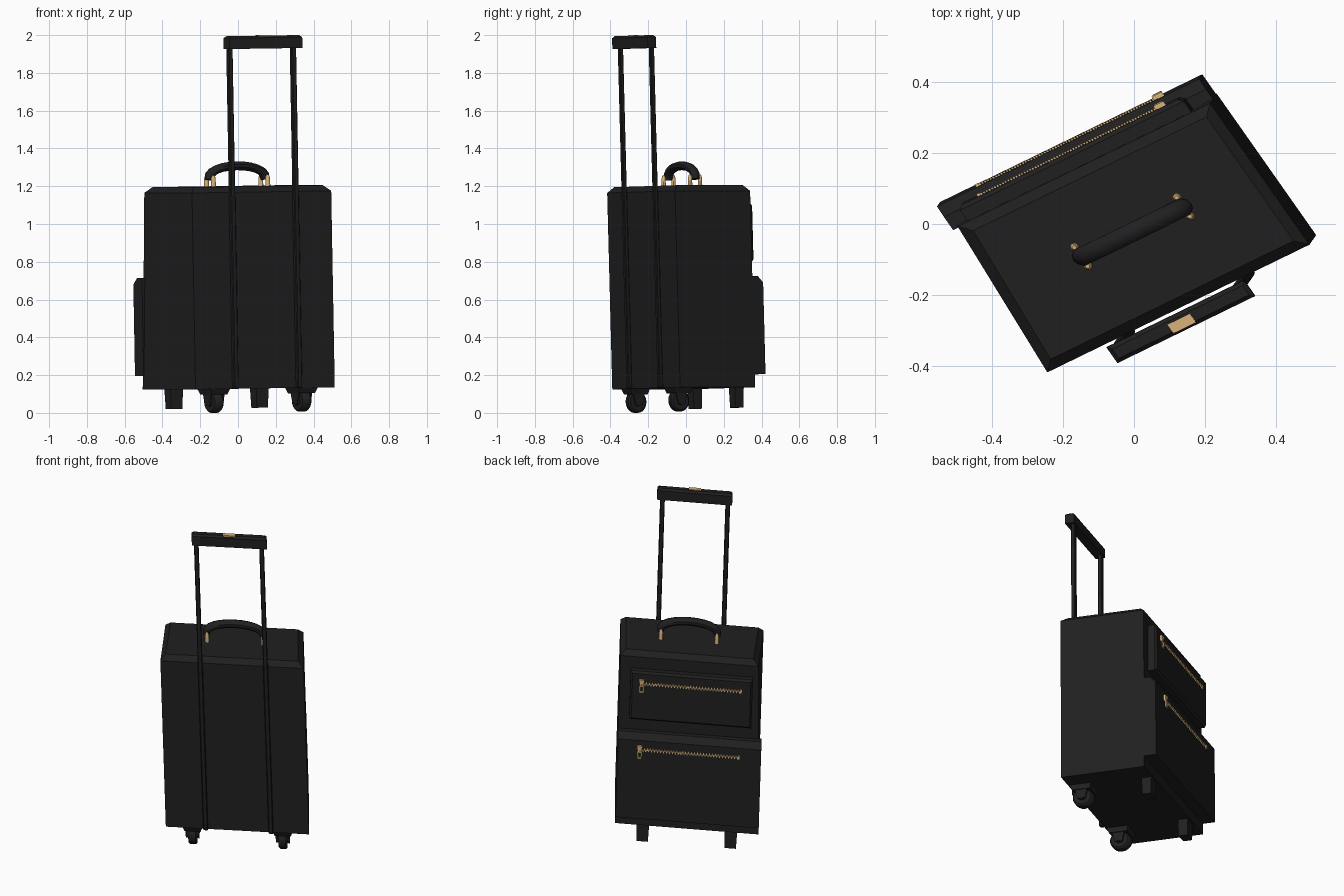
import bpy, bmesh, math
from mathutils import Matrix, Vector

if "Cube" in bpy.data.objects:
    bpy.data.objects.remove(bpy.data.objects["Cube"])

# The whole case is turned, skewed and leans slightly: local (a, b, c) -> world
FRAME = Matrix(((0.899, -0.575, -0.018, 0.008),
                (0.438, 0.818, -0.026, -0.011),
                (0.014, 0.0, 1.0, 0.0),
                (0, 0, 0, 1)))


def material(name, rgb):
    m = bpy.data.materials.new(name)
    m.diffuse_color = (*rgb, 1)
    m.use_nodes = True
    m.node_tree.nodes["Principled BSDF"].inputs["Base Color"].default_value = m.diffuse_color
    return m


BLACK = material("black", (0.014, 0.014, 0.014))
GOLD = material("gold", (0.7, 0.45, 0.2))


def box(bm, centre, size, low=1.0, high=1.0):
    """Box with its bottom and top faces scaled by low and high."""
    verts = bmesh.ops.create_cube(bm, size=1)["verts"]
    for v in verts:
        s = high if v.co.z > 0 else low
        v.co = Vector(centre) + Vector((v.co.x * size[0] * s, v.co.y * size[1] * s, v.co.z * size[2]))
    return verts


def bevel(bm, test, offset):
    edges = [e for e in bm.edges if all(test(v.co) for v in e.verts)]
    bmesh.ops.bevel(bm, geom=edges, offset=offset, segments=1, affect='EDGES')


def tube(bm, points, radii, sides, squash=1.0, wide=1.0):
    """Closed-end tube through points lying in an a-c plane."""
    rings = []
    for i, p in enumerate(points):
        t = (points[min(i + 1, len(points) - 1)] - points[max(i - 1, 0)]).normalized()
        n = Vector((0, 1, 0))
        m = t.cross(n)
        rings.append([bm.verts.new(p + radii[i] * (n * math.cos(k) * wide + m * math.sin(k) * squash))
                      for k in [2 * math.pi * (j + 0.5) / sides for j in range(sides)]])
    for r, q in zip(rings, rings[1:]):
        for j in range(sides):
            bm.faces.new((r[j], r[(j + 1) % sides], q[(j + 1) % sides], q[j]))
    bm.faces.new(rings[0][::-1])
    bm.faces.new(rings[-1])


def part(name, bm, mat, smooth=False):
    bmesh.ops.recalc_face_normals(bm, faces=bm.faces)
    me = bpy.data.meshes.new(name)
    bm.to_mesh(me)
    bm.free()
    me.transform(FRAME)
    me.materials.append(mat)
    ob = bpy.data.objects.new(name, me)
    bpy.context.collection.objects.link(ob)
    if smooth:
        bpy.ops.object.select_all(action='DESELECT')
        ob.select_set(True)
        bpy.context.view_layer.objects.active = ob
        bpy.ops.object.shade_smooth_by_angle(angle=math.radians(40))
    return ob


# Main body with chamfered top rim, pinched at the rear left top corner
bm = bmesh.new()
box(bm, (0, 0.003, 0.665), (0.82, 0.486, 1.07))
bevel(bm, lambda p: p.z > 1, 0.03)
for v in bm.verts:
    if v.co.x < -0.3 and v.co.y > 0.15 and v.co.z > 1:
        v.co.x += 0.03
part("case_body", bm, BLACK)

# Lower full-width pocket with sloped top
bm = bmesh.new()
box(bm, (0, 0.275, 0.46), (0.82, 0.08, 0.52))
bevel(bm, lambda p: p.z > 0.6 and p.y > 0.3, 0.035)
part("lower_pocket", bm, BLACK)

# Upper inset pocket
bm = bmesh.new()
box(bm, (0, 0.267, 0.95), (0.70, 0.056, 0.30))
bevel(bm, lambda p: p.y > 0.29, 0.012)
part("upper_pocket", bm, BLACK)

# Zips: alternating teeth, end stop, slider and hanging pull
for name, b, c in (("upper", 0.296, 1.03), ("lower", 0.316, 0.63)):
    bm = bmesh.new()
    n = 66
    for i in range(n):
        a = -0.275 + 0.55 * i / (n - 1)
        box(bm, (a, b, c + (0.004 if i % 2 else -0.004)), (0.006, 0.010, 0.013))
    box(bm, (-0.283, b, c), (0.010, 0.014, 0.026))
    part(name + "_zip_teeth", bm, GOLD)
    bm = bmesh.new()
    box(bm, (0.285, b + 0.004, c + 0.008), (0.032, 0.016, 0.036), low=0.75)
    for s in (-1, 1):
        box(bm, (0.285 + 0.010 * s, b + 0.010, c - 0.028), (0.007, 0.008, 0.042))
    for dz in (-0.048, -0.010):
        box(bm, (0.285, b + 0.010, c + dz), (0.026, 0.008, 0.010))
    part(name + "_zip_pull", bm, GOLD)

# Telescopic poles, grip and release button
for side, s in (("left", -1), ("right", 1)):
    bm = bmesh.new()
    box(bm, (0.005 + 0.187 * s, -0.252, 1.04), (0.027, 0.024, 1.82))
    bevel(bm, lambda p: True, 0.004)
    part(side + "_pole", bm, BLACK)
bm = bmesh.new()
box(bm, (0.008, -0.264, 1.963), (0.43, 0.054, 0.068))
bevel(bm, lambda p: p.z > 1.97, 0.011)
part("pull_grip", bm, BLACK)
bm = bmesh.new()
box(bm, (0.008, -0.27, 1.996), (0.07, 0.030, 0.008))
part("release_button", bm, GOLD)

# Arched carry handle
bm = bmesh.new()
pts, rad = [], []
for i in range(13):
    k = -1 + i / 6
    pts.append(Vector((0.02 + 0.165 * math.sin(k * math.pi / 2), 0.015,
                       1.238 + 0.07 * math.cos(k * math.pi / 2) ** 0.8 if abs(k) < 1 else 1.235)))
    rad.append(0.026 if abs(k) < 0.95 else 0.022)
tube(bm, pts, rad, 10, squash=0.9, wide=1.1)
part("carry_handle", bm, BLACK, smooth=True)

# Gold loops holding the carry handle ends
for side, s in (("left", -1), ("right", 1)):
    bm = bmesh.new()
    for t in (-1, 1):
        a, b = 0.02 + 0.16 * s, 0.015 + 0.032 * t
        tube(bm, [Vector((a, b, z)) for z in (1.19, 1.21, 1.245, 1.26)],
             [0.013, 0.012, 0.011, 0.006], 10)
    box(bm, (0.02 + 0.16 * s, 0.015, 1.245), (0.014, 0.062, 0.012))
    part(side + "_handle_loop", bm, GOLD, smooth=True)

# Wheels with hub rings, housings and standing feet
for side, s in (("left", -1), ("right", 1)):
    a, b = 0.258 * s, -0.17
    bm = bmesh.new()
    tube_pts = ((-0.036, 0.022), (-0.026, 0.024), (-0.026, 0.050), (-0.016, 0.059),
                (0.016, 0.059), (0.026, 0.050), (0.026, 0.024), (0.036, 0.022))
    rings = [[bm.verts.new((a + x, b + r * math.cos(k), 0.062 + r * math.sin(k)))
              for k in [2 * math.pi * j / 20 for j in range(20)]] for x, r in tube_pts]
    for r, q in zip(rings, rings[1:]):
        for j in range(20):
            bm.faces.new((r[j], r[(j + 1) % 20], q[(j + 1) % 20], q[j]))
    bm.faces.new(rings[0])
    bm.faces.new(rings[-1])
    part(side + "_wheel", bm, BLACK, smooth=True)
    bm = bmesh.new()
    box(bm, (a, b, 0.118), (0.115, 0.13, 0.034), low=0.8)
    for t in (-1, 1):
        box(bm, (a + 0.036 * t, b, 0.08), (0.012, 0.075, 0.07), low=0.6)
    part(side + "_wheel_housing", bm, BLACK)
    bm = bmesh.new()
    box(bm, (0.252 * s, 0.208, 0.08), (0.074, 0.058, 0.112), low=0.88)
    part(side + "_foot", bm, BLACK)
